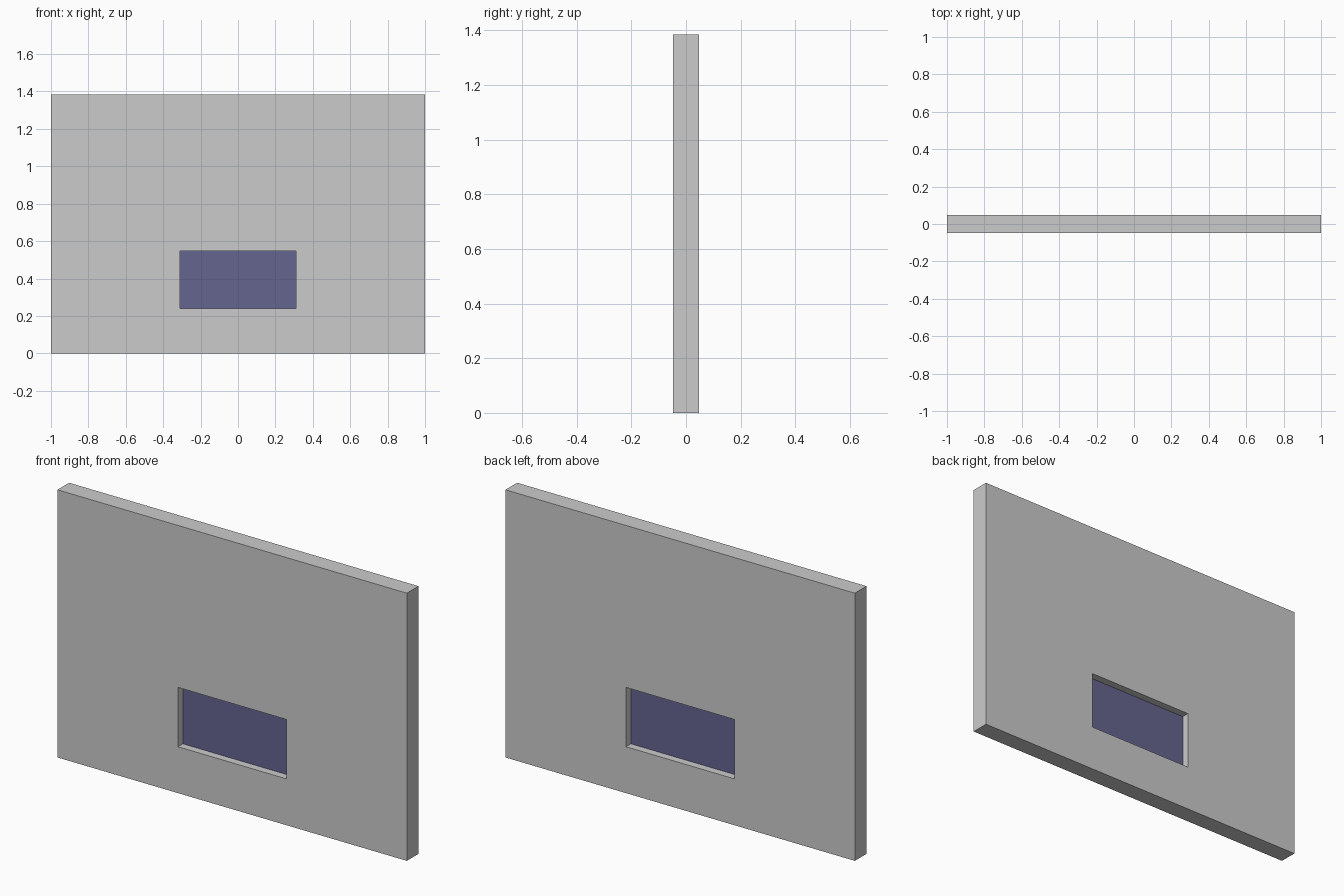
import bpy, bmesh

if "Cube" in bpy.data.objects:
    bpy.data.objects.remove(bpy.data.objects["Cube"])

W, H, D = 1.0, 1.385, 0.0475          # half width, height, half depth
OX, OZ0, OZ1 = 0.31, 0.24, 0.547      # window opening


def make_object(name, bm):
    mesh = bpy.data.meshes.new(name)
    bm.to_mesh(mesh)
    bm.free()
    obj = bpy.data.objects.new(name, mesh)
    bpy.context.collection.objects.link(obj)
    return obj


def rect(x, z0, z1, y):
    return [(-x, y, z0), (x, y, z0), (x, y, z1), (-x, y, z1)]


# Wall panel with a rectangular opening: four rings of corners bridged around
bm = bmesh.new()
rings = [[bm.verts.new(p) for p in r] for r in (
    rect(W, 0, H, -D), rect(W, 0, H, D),
    rect(OX, OZ0, OZ1, D), rect(OX, OZ0, OZ1, -D))]
for k in range(4):
    a, b = rings[k], rings[(k + 1) % 4]
    for i in range(4):
        j = (i + 1) % 4
        bm.faces.new((a[i], a[j], b[j], b[i]))
bmesh.ops.recalc_face_normals(bm, faces=bm.faces)
make_object("wall", bm)

# Thin glass pane set midway in the opening
bm = bmesh.new()
bmesh.ops.create_cube(bm, size=1)
bmesh.ops.scale(bm, vec=(2 * OX, 0.016, OZ1 - OZ0), verts=bm.verts)
bmesh.ops.translate(bm, vec=(0, 0, (OZ0 + OZ1) / 2), verts=bm.verts)
pane = make_object("window_pane", bm)
glass = bpy.data.materials.new("blue_glass")
glass.diffuse_color = (0.13, 0.13, 0.28, 1)
glass.use_nodes = True
glass.node_tree.nodes["Principled BSDF"].inputs["Base Color"].default_value = glass.diffuse_color
pane.data.materials.append(glass)
